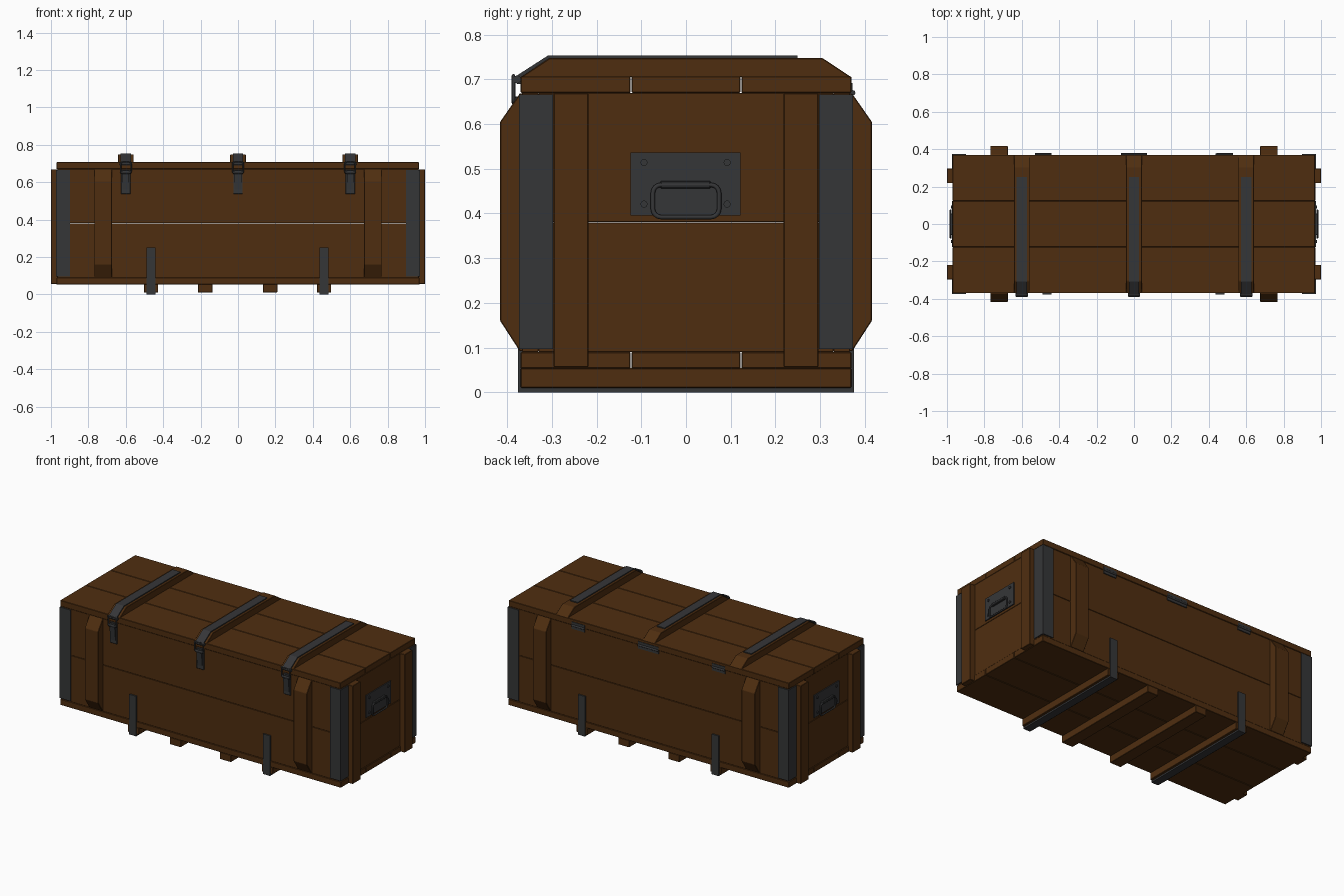
import bpy, bmesh, math
from mathutils import Vector

cube = bpy.data.objects.get("Cube")
if cube:
    bpy.data.objects.remove(cube, do_unlink=True)


def material(name, colour):
    m = bpy.data.materials.new(name)
    m.use_nodes = True
    m.diffuse_color = (*colour, 1)
    bsdf = m.node_tree.nodes["Principled BSDF"]
    bsdf.inputs["Base Color"].default_value = (*colour, 1)
    bsdf.inputs["Roughness"].default_value = 0.7
    return m


WOOD = material("brown wood", (0.078, 0.027, 0.005))
METAL = material("dark metal", (0.036, 0.037, 0.039))


def finish(name, bm, mat, bevel=0.0):
    bmesh.ops.recalc_face_normals(bm, faces=bm.faces)
    mesh = bpy.data.meshes.new(name)
    bm.to_mesh(mesh)
    bm.free()
    mesh.materials.append(mat)
    ob = bpy.data.objects.new(name, mesh)
    bpy.context.collection.objects.link(ob)
    if bevel:
        mod = ob.modifiers.new("soft edges", "BEVEL")
        mod.width = bevel
        mod.segments = 1
    return ob


def prism(name, profile, lo, hi, axis, mat, bevel=0.0):
    """Extrude a profile along x (points are y, z) or along z (points are x, y)."""
    bm = bmesh.new()
    place = (lambda a, b: (lo, a, b)) if axis == "x" else (lambda a, b: (a, b, lo))
    face = bm.faces.new([bm.verts.new(place(a, b)) for a, b in profile])
    new = bmesh.ops.extrude_face_region(bm, geom=[face])["geom"]
    step = Vector((hi - lo, 0, 0)) if axis == "x" else Vector((0, 0, hi - lo))
    bmesh.ops.translate(bm, vec=step, verts=[v for v in new if isinstance(v, bmesh.types.BMVert)])
    return finish(name, bm, mat, bevel)


def box(name, x, y, z, mat, bevel=0.0):
    y, z = sorted(y), sorted(z)
    x = sorted(x)
    return prism(name, [(y[0], z[0]), (y[1], z[0]), (y[1], z[1]), (y[0], z[1])],
                 x[0], x[1], "x", mat, bevel)


def cylinder(name, centre, radius, length, axis, mat, sides=12):
    bm = bmesh.new()
    bmesh.ops.create_cone(bm, cap_ends=True, segments=sides, radius1=radius,
                          radius2=radius, depth=length)
    ob = finish(name, bm, mat)
    ob.location = centre
    if axis == "x":
        ob.rotation_euler = (0, math.pi / 2, 0)
    for p in ob.data.polygons:
        p.use_smooth = len(p.vertices) == 4
    return ob


def wire_loop(name, points, radius, mat):
    """Closed round wire through the points."""
    cu = bpy.data.curves.new(name, "CURVE")
    cu.dimensions = "3D"
    cu.bevel_depth = radius
    cu.bevel_resolution = 2
    sp = cu.splines.new("POLY")
    sp.points.add(len(points) - 1)
    for p, co in zip(sp.points, points):
        p.co = (*co, 1)
    sp.use_cyclic_u = True
    cu.materials.append(mat)
    ob = bpy.data.objects.new(name, cu)
    bpy.context.collection.objects.link(ob)


def rounded_rect(w, h, r, steps=4):
    pts = []
    for i, (sx, sz) in enumerate([(1, 1), (-1, 1), (-1, -1), (1, -1)]):
        for k in range(steps + 1):
            a = math.pi / 2 * (i + k / steps)
            pts.append((sx * (w - r) + r * math.cos(a), sz * (h - r) + r * math.sin(a)))
    return pts


def side_name(s, a="left", b="right"):
    return a if s > 0 else b


# Floor and lid, three planks each
for i, (y0, y1) in enumerate([(-0.37, -0.124), (-0.122, 0.122), (0.124, 0.37)]):
    box(f"floor_plank_{i}", (-0.97, 0.97), (y0, y1), (0.053, 0.09), WOOD, 0.002)
    box(f"lid_plank_{i}", (-0.97, 0.967), (y0, y1), (0.67, 0.707), WOOD, 0.002)

# Walls, two boards high
for i, (z0, z1) in enumerate([(0.09, 0.38), (0.381, 0.67)]):
    for s in (-1, 1):
        box(f"{side_name(s, 'back', 'front')}_board_{i}", (-0.965, 0.965),
            (s * 0.33, s * 0.367), (z0, z1), WOOD, 0.0015)
        box(f"{side_name(s)}_end_board_{i}", (s * 0.93, s * 0.967),
            (-0.33, 0.33), (z0, z1), WOOD, 0.0015)

for sx in (-1, 1):
    for sy in (-1, 1):
        tag = f"{side_name(sy, 'back', 'front')}_{side_name(sx)}"
        # Chamfered upright battens on the long walls
        profile = [(0.36, 0.092), (0.372, 0.092), (0.416, 0.16), (0.416, 0.605), (0.372, 0.668), (0.36, 0.668)]
        prism(f"{tag}_wall_batten", [(sy * y, z) for y, z in profile],
              sx * 0.675, sx * 0.768, "x", WOOD, 0.002)
        # Upright battens on the ends
        box(f"{tag}_end_batten", (sx * 0.96, sx * 1.0), (sy * 0.218, sy * 0.296),
            (0.056, 0.669), WOOD, 0.002)
        # Angled metal corner guards
        angle = [(0.972, 0.374), (0.972, 0.298), (0.962, 0.298), (0.962, 0.364),
                 (0.897, 0.364), (0.897, 0.374)]
        prism(f"{tag}_corner_guard", [(sx * x, sy * y) for x, y in angle],
              0.097, 0.666, "z", METAL)

# Lid battens with metal straps and front latches
lid_batten = [(-0.37, 0.705), (-0.305, 0.748), (0.305, 0.748), (0.37, 0.705)]
lid_strap = [(-0.368, 0.7), (-0.305, 0.745), (0.25, 0.745), (0.25, 0.754),
             (-0.308, 0.754), (-0.378, 0.709), (-0.378, 0.69), (-0.368, 0.69)]
for x in (-0.6, 0, 0.6):
    tag = "middle" if x == 0 else side_name(x)
    prism(f"{tag}_lid_batten", lid_batten, x - 0.042, x + 0.042, "x", WOOD, 0.002)
    prism(f"{tag}_lid_strap", lid_strap, x - 0.027, x + 0.027, "x", METAL)
    box(f"{tag}_latch_plate", (x - 0.025, x + 0.025), (-0.36, -0.374), (0.537, 0.668), METAL, 0.002)
    prism(f"{tag}_latch_lever", [(-0.372, 0.56), (-0.378, 0.56), (-0.387, 0.645), (-0.387, 0.662), (-0.372, 0.662)],
          x - 0.018, x + 0.018, "x", METAL)
    cylinder(f"{tag}_latch_hook", (x, -0.378, 0.7), 0.009, 0.066, "x", METAL)
    cylinder(f"{tag}_latch_pivot", (x, -0.38, 0.652), 0.009, 0.056, "x", METAL)
    wire_loop(f"{tag}_latch_loop", [(x + a, -0.386, 0.678 + b)
              for a, b in rounded_rect(0.028, 0.03, 0.01)], 0.004, METAL)

# Hinges at the back
for x, w in ((-0.485, 0.045), (0, 0.07), (0.485, 0.045)):
    tag = "middle" if x == 0 else side_name(x)
    box(f"{tag}_hinge_leaf", (x - w, x + w), (0.36, 0.373), (0.648, 0.692), METAL)
    cylinder(f"{tag}_hinge_pin", (x, 0.373, 0.67), 0.006, 2 * w, "x", METAL)

# Floor runners
for i, x in enumerate((-0.465, -0.175, 0.172, 0.46)):
    box(f"runner_{i}", (x - 0.038, x + 0.038), (-0.37, 0.37), (0.01, 0.054), WOOD, 0.002)

# U-shaped metal straps around the outer runners
u_strap = [(-0.376, 0.252), (-0.376, 0.002), (0.376, 0.002), (0.376, 0.252),
           (0.366, 0.252), (0.366, 0.012), (-0.366, 0.012), (-0.366, 0.252)]
for x in (-0.465, 0.46):
    strap = prism(f"{side_name(x)}_runner_strap", [(y, z - 0.002) for y, z in u_strap],
                  x - 0.024, x + 0.024, "x", METAL)

# End handles
for s in (-1, 1):
    tag = side_name(s)
    box(f"{tag}_handle_plate", (s * 0.96, s * 0.973), (-0.124, 0.122), (0.396, 0.536), METAL)
    for y in (-0.094, 0.092):
        for z in (0.421, 0.514):
            cylinder(f"{tag}_handle_rivet", (s * 0.974, y, z), 0.008, 0.008, "x", METAL, 10)
    box(f"{tag}_handle_clip", (s * 0.97, s * 0.985), (-0.058, 0.056), (0.456, 0.473), METAL, 0.003)
    wire_loop(f"{tag}_handle_ring", [(s * 0.981, a, 0.428 + b)
              for a, b in rounded_rect(0.074, 0.036, 0.018)], 0.005, METAL)
